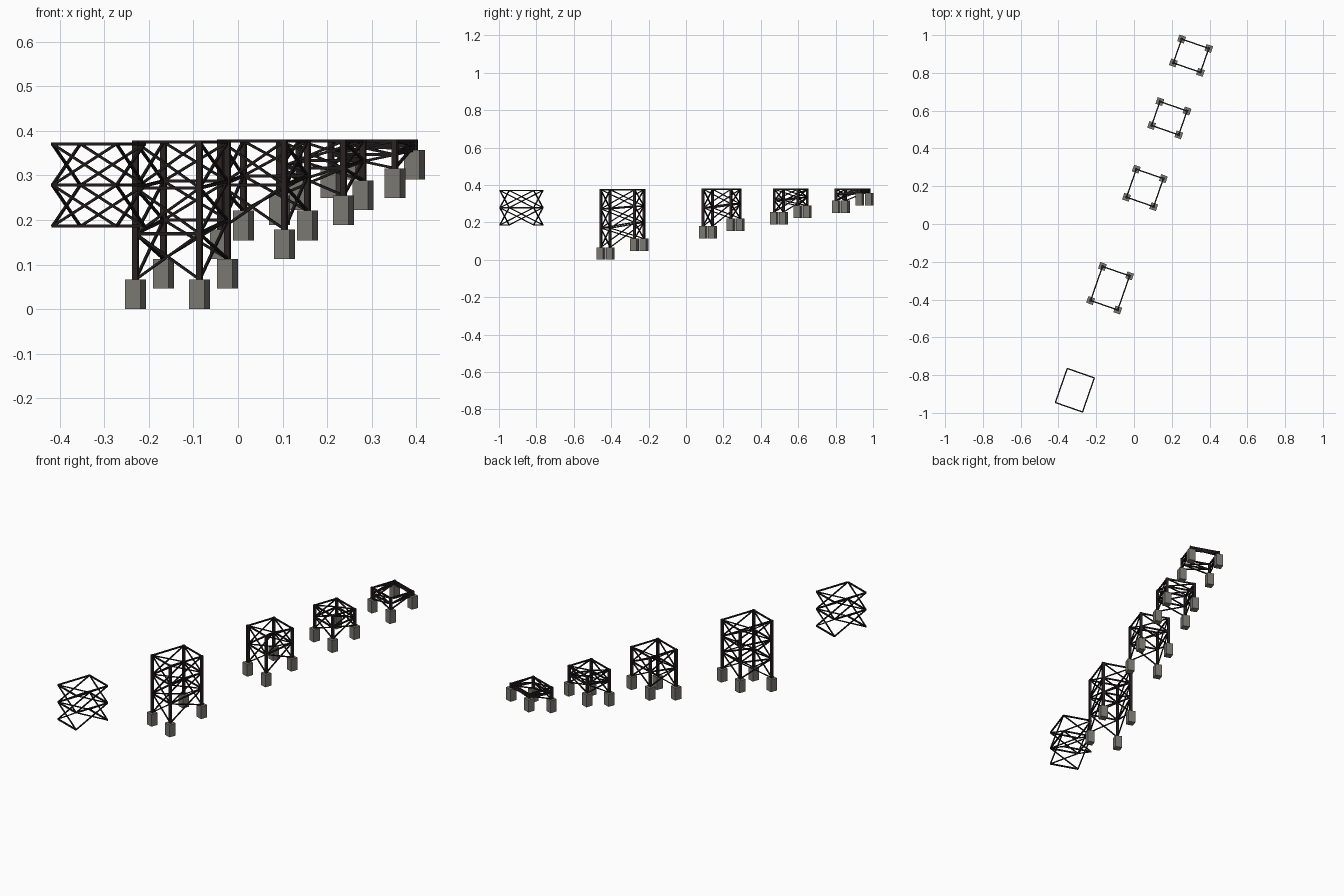
import bpy, bmesh, math
from mathutils import Vector, Matrix

if "Cube" in bpy.data.objects:
    bpy.data.objects.remove(bpy.data.objects["Cube"])

ANG = math.radians(19.15)
ALONG = Vector((math.sin(ANG), math.cos(ANG), 0))    # line of the trestles
ACROSS = Vector((math.cos(ANG), -math.sin(ANG), 0))
WIDTH = 0.152
POST, BEAM, BRACE, FOOT, FOOT_H = 0.0125, 0.0068, 0.0055, 0.0368, 0.0665


def material(name, rgb):
    m = bpy.data.materials.new(name)
    m.diffuse_color = (*rgb, 1)
    m.use_nodes = True
    m.node_tree.nodes["Principled BSDF"].inputs["Base Color"].default_value = m.diffuse_color
    return m


CONCRETE = material("concrete grey", (0.19, 0.185, 0.165))
POST_MAT = material("dark brown steel", (0.024, 0.016, 0.016))
BEAM_MAT = material("near black steel", (0.014, 0.011, 0.011))


def bar(bm, a, b, size):
    """Square bar from a to b, kept aligned with the trestle axes."""
    d = b - a
    z = d.normalized()
    ref = ALONG if abs(z.z) > 0.95 else Vector((0, 0, 1))
    x = ref.cross(z).normalized()
    y = z.cross(x)
    rot = Matrix((x, y, z)).transposed().to_4x4()
    mat = Matrix.Translation((a + b) / 2) @ rot @ Matrix.Diagonal((size, size, d.length, 1))
    bmesh.ops.create_cube(bm, size=1, matrix=mat)


def finish(bm, name, mat):
    me = bpy.data.meshes.new(name)
    bm.to_mesh(me)
    bm.free()
    me.materials.append(mat)
    bpy.context.collection.objects.link(bpy.data.objects.new(name, me))


def trestle(name, centre, length, top, front_z, back_z, panels, footed=True):
    c = Vector((*centre, 0))
    # corners in ring order: front left, front right, back right, back left
    ring = [(c + ACROSS * (sx * WIDTH / 2) + ALONG * (sy * length / 2),
             front_z if sy < 0 else back_z)
            for sx, sy in ((-1, -1), (1, -1), (1, 1), (-1, 1))]

    def node(i, level):
        p, base = ring[i % 4]
        return Vector((p.x, p.y, top + (base - top) * level / panels))

    # horizontal rails
    rails = bmesh.new()
    for level in range(panels):
        for i in range(4):
            bar(rails, node(i, level), node(i + 1, level), BEAM)
    if not footed:      # hanging frame: only the cross rails close the bottom
        for i in (0, 2):
            bar(rails, node(i, panels), node(i + 1, panels), BEAM)
    finish(rails, name + "_rails", BEAM_MAT)

    # crossed braces on every panel
    braces = bmesh.new()
    for level in range(panels):
        for i in range(4):
            bar(braces, node(i, level), node(i + 1, level + 1), BRACE)
            bar(braces, node(i + 1, level), node(i, level + 1), BRACE)
    finish(braces, name + "_braces", BEAM_MAT)

    if footed:
        posts, feet = bmesh.new(), bmesh.new()
        up = Vector((0, 0, 1))
        for i in range(4):
            foot_top = node(i, panels)
            bar(posts, foot_top - up * 0.01, node(i, 0) + up * BEAM / 2, POST)
            bar(feet, foot_top - up * FOOT_H, foot_top, FOOT)
        finish(posts, name + "_posts", POST_MAT)
        finish(feet, name + "_footings", CONCRETE)


# trestles from the high bank down to the low, open frame
trestle("bank_trestle", (0.302, 0.891), 0.134, 0.3775, 0.316, 0.357, 2)
trestle("short_trestle", (0.187, 0.560), 0.134, 0.3775, 0.255, 0.289, 2)
trestle("middle_trestle", (0.058, 0.191), 0.157, 0.377, 0.179, 0.221, 2)
trestle("tall_trestle", (-0.1265, -0.340), 0.191, 0.3745, 0.0665, 0.113, 3)
trestle("open_frame", (-0.313, -0.880), 0.191, 0.3705, 0.186, 0.186, 2, footed=False)
